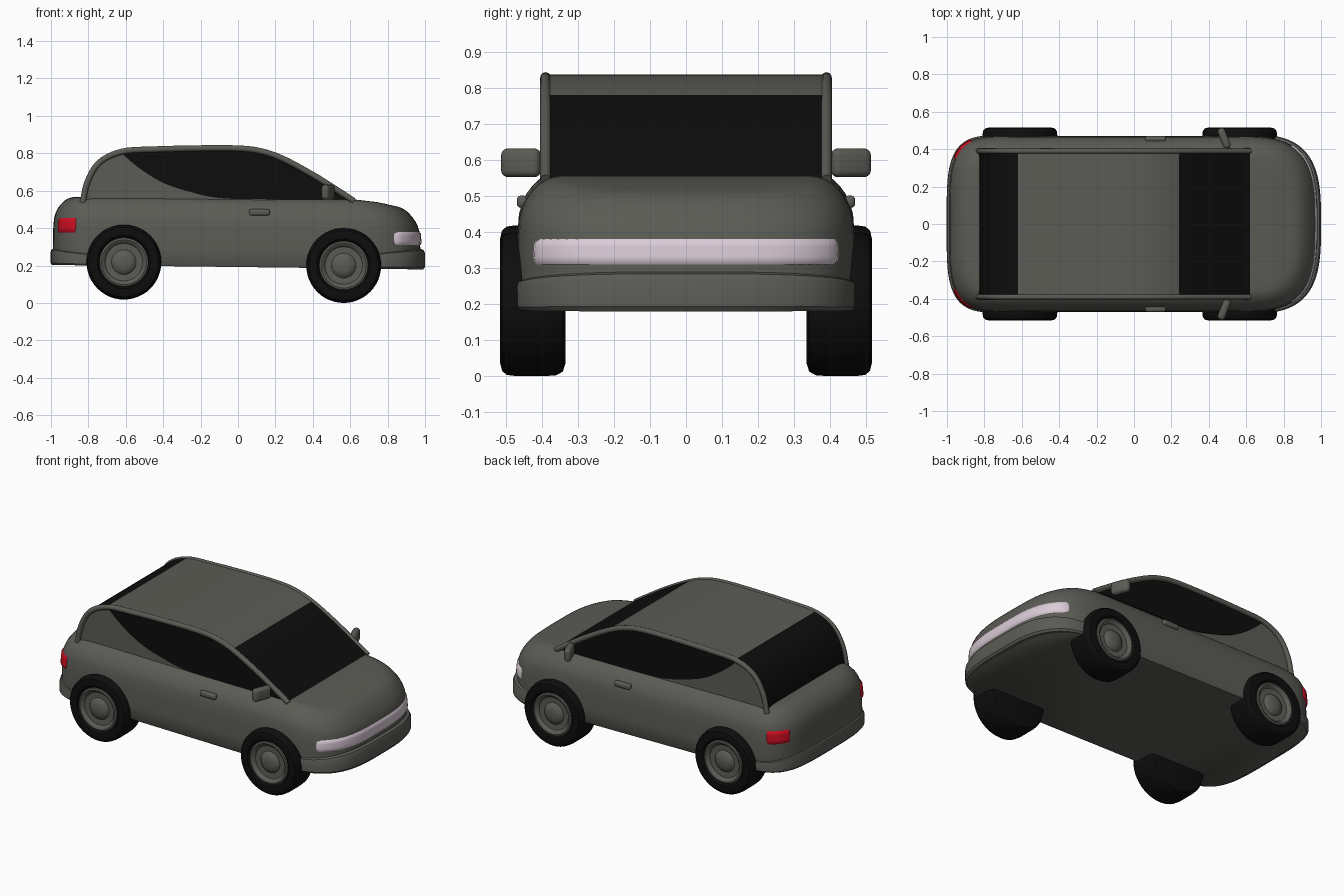
import bpy, bmesh, math
from mathutils import Vector, Matrix

if "Cube" in bpy.data.objects:
    bpy.data.objects.remove(bpy.data.objects["Cube"])


def material(name, rgb):
    m = bpy.data.materials.new(name)
    m.diffuse_color = (*rgb, 1)
    m.use_nodes = True
    m.node_tree.nodes["Principled BSDF"].inputs["Base Color"].default_value = m.diffuse_color
    return m


PAINT = material("grey_paint", (0.105, 0.106, 0.092))
BLACK = material("black_glass_and_rubber", (0.004, 0.004, 0.004))
LAMP = material("pale_lilac_lamp", (0.70, 0.60, 0.68))
RED = material("red_lamp", (0.60, 0.004, 0.015))


def finish(name, bm, mats, angle=35):
    bmesh.ops.remove_doubles(bm, verts=bm.verts, dist=0.0003)
    bmesh.ops.recalc_face_normals(bm, faces=bm.faces)
    me = bpy.data.meshes.new(name)
    bm.to_mesh(me)
    bm.free()
    for m in mats:
        me.materials.append(m)
    me.polygons.foreach_set("use_smooth", [True] * len(me.polygons))
    me.set_sharp_from_angle(angle=math.radians(angle))
    ob = bpy.data.objects.new(name, me)
    bpy.context.collection.objects.link(ob)
    return ob


def bridge(bm, rows, closed):
    """Join rows of points with quads and return the vertex rows."""
    vr = [[bm.verts.new(p) for p in r] for r in rows]
    for a, b in zip(vr, vr[1:]):
        n = len(a)
        for i in range(n if closed else n - 1):
            j = (i + 1) % n
            bm.faces.new((a[i], a[j], b[j], b[i]))
    return vr


def lerp(table, x):
    if x <= table[0][0]:
        return table[0][1]
    for (a, b), (c, d) in zip(table, table[1:]):
        if x <= c:
            return b + (d - b) * (x - a) / (c - a)
    return table[-1][1]


def smooth_path(pts, n=5):
    """Catmull-Rom curve through 2D points."""
    p = [Vector(q) for q in pts]
    p = [2 * p[0] - p[1]] + p + [2 * p[-1] - p[-2]]
    out = []
    for i in range(1, len(p) - 2):
        a, b, c, d = p[i - 1:i + 3]
        for k in range(n):
            t = k / n
            out.append(0.5 * (2 * b + (c - a) * t + (2 * a - 5 * b + 4 * c - d) * t * t
                              + (3 * b - a - 3 * c + d) * t ** 3))
    return out + [p[-2]]


# ---- Body shape rules ----
TOP = [(-1, .57), (-.6, .57), (0, .563), (.62, .557), (.75, .541), (.88, .512), (.98, .48)]
SIDE = [(0, .006), (.02, 0), (.25, 0), (.5, .001), (.68, .006), (.76, .014), (.83, .026),
        (.89, .042), (.94, .06), (.975, .08), (.993, .1), (1, .125)]  # height, inset


def bottom(x):
    return .195 - .012 * x


def plan(front, deg, inset):
    """Point on the rounded plan outline; deg is 0 at the tip and 90 at the side."""
    x0, ln, n = (.55, .425, 3.2) if front else (-.65, .34, 4.0)
    c, s = math.cos(math.radians(deg)), math.sin(math.radians(deg))
    x = x0 + (1 if front else -1) * (ln - inset) * max(c, 0) ** (2 / n)
    return x, math.copysign((.47 - inset) * abs(s) ** (2 / n), s)


def outline(inset):
    f = [plan(True, d, inset) for d in range(-90, 91, 5)]
    r = [plan(False, d, inset) for d in range(90, -91, -5)]
    mids = [.55 - 1.2 * k / 8 for k in range(1, 8)]
    w = .47 - inset
    return f + [(x, w) for x in mids] + r + [(x, -w) for x in reversed(mids)]


bm = bmesh.new()
rows = [[(x, y, bottom(x) + h * (lerp(TOP, x) - bottom(x))) for x, y in outline(i)]
        for h, i in SIDE]
rows += [[(x, y * k, lerp(TOP, x)) for x, y in outline(.125)] for k in (.7, .35, 0)]
vr = bridge(bm, rows, True)
bm.faces.new(vr[0])
bmesh.ops.dissolve_degenerate(bm, edges=bm.edges, dist=0.0003)
finish("body", bm, [PAINT], 50)


def on_body(front, deg, z, off):
    x, _ = plan(front, deg, 0)
    h = (z - bottom(x)) / (lerp(TOP, x) - bottom(x))
    return (*plan(front, deg, lerp(SIDE, h) - off), z)


def lamp(name, front, d0, d1, z0, z1, mat):
    """Curved pillow-edged plate lying on the body skin."""
    n, m = 24, 6
    rows = []
    for j in range(m + 1):
        v = j / m
        row = []
        for i in range(n + 1):
            u = i / n
            # shorten the end rows to round the corners
            trim = .03 * abs(2 * v - 1) ** 4
            uu = trim + (1 - 2 * trim) * u
            edge = j in (0, m) or i in (0, n)
            row.append(on_body(front, d0 + (d1 - d0) * uu, z0 + (z1 - z0) * v,
                               -.004 if edge else .007))
        rows.append(row)
    bm = bmesh.new()
    bridge(bm, rows, False)
    finish(name, bm, [mat], 60)


lamp("headlight_band", True, -60, 60, .308, .388, LAMP)
lamp("tail_light_left", False, 33, 66, .375, .463, RED)
lamp("tail_light_right", False, -33, -66, .375, .463, RED)

# ---- Bumpers ----
for name, front, depth in (("front_bumper", True, .025), ("rear_bumper", False, .012)):
    rows = []
    for k, o in ((0, -.01), (0, .85), (.12, 1), (.8, 1), (.95, .7), (1, -.01)):
        row = []
        for d in range(-86, 87, 4):
            c = math.cos(math.radians(d))
            x, _ = plan(front, d, 0)
            z0, z1 = bottom(x) - .001, .258 + .034 * c
            row.append(on_body(front, d, z0 + (z1 - z0) * k, o * (.003 + (depth - .003) * c ** .6)))
        rows.append(row)
    bm = bmesh.new()
    bridge(bm, rows, False)
    finish(name, bm, [PAINT])

# ---- Cabin: side profile swept across, glass chosen by position ----
ROOF = smooth_path([(-.83, .54), (-.805, .65), (-.74, .755), (-.62, .812), (-.45, .824),
                    (-.2, .83), (0, .829), (.12, .815), (.24, .774), (.4, .688),
                    (.52, .613), (.62, .548)])
bm = bmesh.new()
vr = bridge(bm, [[(p.x, y, p.y + .009) for p in ROOF] for y in (-.385, .385)], False)
for f in bm.faces:
    x = f.calc_center_median().x
    f.material_index = int(x < -.62 or x > .24)
for r in vr:
    bm.faces.new(r)
bm.faces.new([vr[0][0], vr[0][-1], vr[1][-1], vr[1][0]])
finish("cabin", bm, [PAINT, BLACK])

# ---- Side windows ----
WINDOW = ([p for p in ROOF if -.62 <= p.x <= .6]
          + smooth_path([(.6, .556), (.25, .557), (-.08, .562), (-.25, .595), (-.4, .645),
                         (-.53, .725), (-.625, .806)]))
for name, s in (("side_window_left", 1), ("side_window_right", -1)):
    bm = bmesh.new()
    vr = bridge(bm, [[(p.x, s * y, p.y) for p in WINDOW] for y in (.382, .39)], True)
    for r in vr:
        bm.faces.new(r)
    finish(name, bm, [BLACK])

# ---- Roof rails ----
for name, s in (("roof_rail_left", 1), ("roof_rail_right", -1)):
    rows = []
    for i, p in enumerate(ROOF):
        t = (ROOF[min(i + 1, len(ROOF) - 1)] - ROOF[max(i - 1, 0)]).normalized()
        rows.append([(p.x - t.y * .016 * math.sin(a), s * .39 + .015 * math.cos(a),
                      p.y + t.x * .016 * math.sin(a))
                     for a in (k * math.tau / 12 for k in range(12))])
    bm = bmesh.new()
    vr = bridge(bm, rows, True)
    bm.faces.new(vr[0])
    bm.faces.new(vr[-1])
    finish(name, bm, [PAINT])


def rounded_box(name, loc, size, rot_z, radius):
    bm = bmesh.new()
    bmesh.ops.create_cube(bm, size=1)
    bmesh.ops.scale(bm, vec=size, verts=bm.verts)
    bmesh.ops.bevel(bm, geom=bm.edges[:], offset=radius, segments=4, profile=.5,
                    affect='EDGES')
    bmesh.ops.transform(bm, matrix=Matrix.Translation(loc) @ Matrix.Rotation(rot_z, 4, 'Z'),
                        verts=bm.verts)
    finish(name, bm, [PAINT])


# ---- Mirrors and door handles ----
for side, s in (("left", 1), ("right", -1)):
    rounded_box("mirror_" + side, (.482, s * .458, .595), (.042, .115, .08), s * .38, .019)
    rounded_box("door_handle_" + side, (.115, s * .455, .487), (.11, .03, .034), 0, .012)

# ---- Wheels: lathed tyre and hub ----
TYRE = [(0, .335), (.165, .335), (.188, .342), (.198, .36), (.2, .385), (.2, .475),
        (.197, .498), (.186, .511), (.165, .516), (.142, .513), (.13, .5), (.125, .47)]
HUB = [(.133, .495), (.129, .508), (.12, .511), (.111, .507), (.1, .492), (.066, .49),
       (.056, .502), (.035, .51), (.015, .513), (0, .513)]


def lathe(name, profile, x, z, s, mat):
    n = 48
    rows = [[(x + r * math.cos(k * math.tau / n), s * y, z + r * math.sin(k * math.tau / n))
             for k in range(n)] for r, y in profile]
    bm = bmesh.new()
    bridge(bm, rows, True)
    bmesh.ops.dissolve_degenerate(bm, edges=bm.edges, dist=0.0003)
    finish(name, bm, [mat])


for end, x, z in (("front", .565, .203), ("rear", -.61, .221)):
    for side, s in (("left", 1), ("right", -1)):
        lathe(f"{end}_tyre_{side}", TYRE, x, z, s, BLACK)
        lathe(f"{end}_hub_{side}", HUB, x, z, s, PAINT)

# Rest the wheels on the ground
low = min((v.co.z for o in bpy.data.objects for v in o.data.vertices))
for o in bpy.data.objects:
    o.location.z -= low
